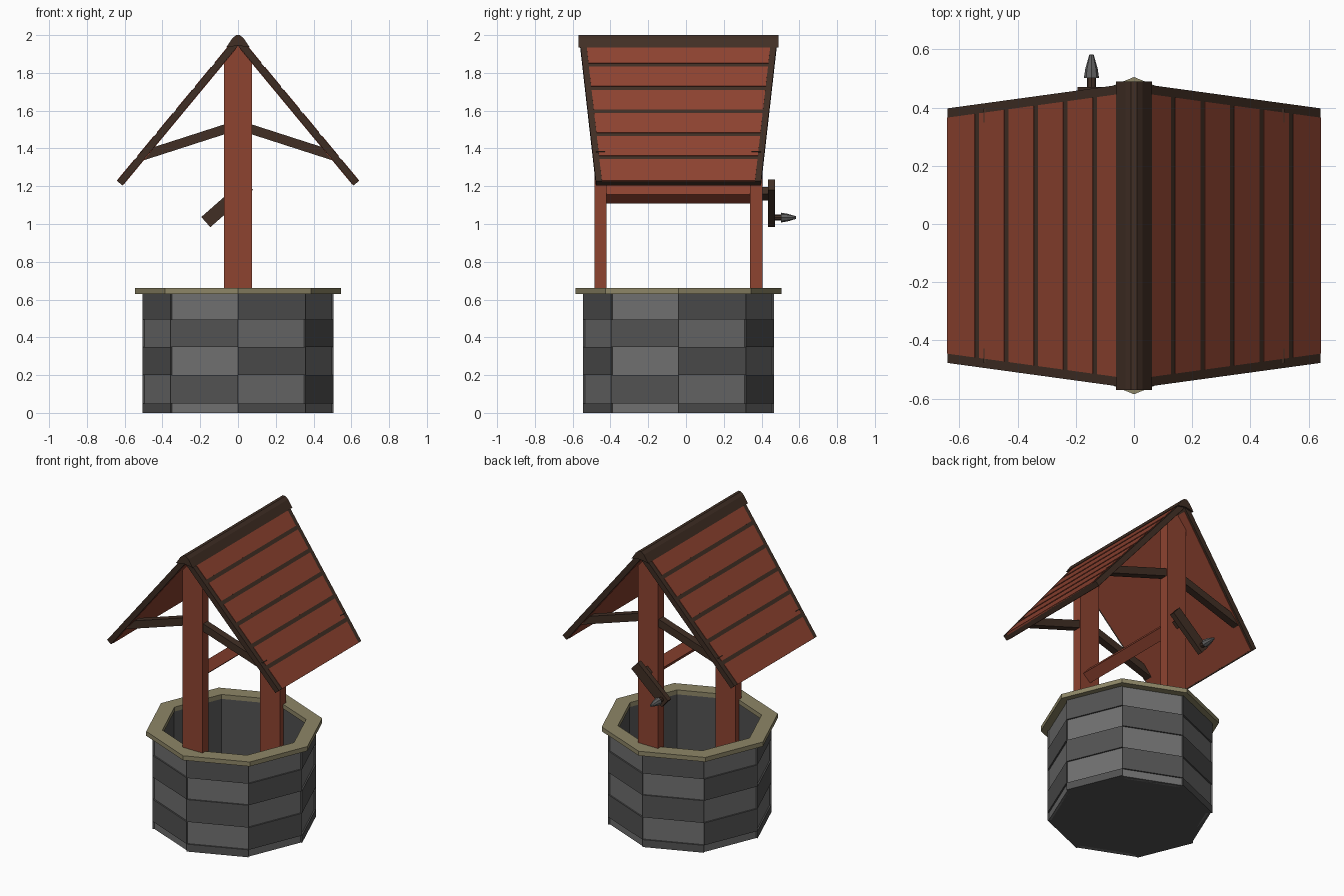
import bpy, bmesh
from math import sin, cos, pi, atan2
from mathutils import Vector

if "Cube" in bpy.data.objects:
    bpy.data.objects.remove(bpy.data.objects["Cube"])

CY = -0.04          # well axis in y
SLOPE = 1.207       # roof fall per unit x


def material(name, rgb):
    m = bpy.data.materials.new(name)
    m.diffuse_color = (*rgb, 1)
    m.use_nodes = True
    m.node_tree.nodes["Principled BSDF"].inputs["Base Color"].default_value = m.diffuse_color
    return m


RED = material("red_wood", (0.27, 0.056, 0.03))
BROWN = material("dark_wood", (0.052, 0.028, 0.018))
LIGHT = material("light_stone", (0.16, 0.16, 0.16))
DARK = material("dark_stone", (0.085, 0.085, 0.085))
SAND = material("rim_stone", (0.27, 0.24, 0.135))
METAL = material("handle_grey", (0.12, 0.12, 0.12))


def loft(name, loops, mat, closed=False):
    """Skin equal-sized loops; cap the ends, or join last to first."""
    bm = bmesh.new()
    vs = [[bm.verts.new(p) for p in lp] for lp in loops]
    n = len(loops[0])
    pairs = list(zip(vs, vs[1:])) + ([(vs[-1], vs[0])] if closed else [])
    for a, b in pairs:
        for i in range(n):
            j = (i + 1) % n
            bm.faces.new((a[i], a[j], b[j], b[i]))
    if not closed:
        bm.faces.new(vs[0])
        bm.faces.new(vs[-1])
    bmesh.ops.recalc_face_normals(bm, faces=bm.faces)
    me = bpy.data.meshes.new(name)
    bm.to_mesh(me)
    bm.free()
    me.materials.append(mat)
    ob = bpy.data.objects.new(name, me)
    bpy.context.collection.objects.link(ob)
    return ob


def octagon(r, z):
    return [(r * cos(k * pi / 4), CY + r * sin(k * pi / 4), z) for k in range(8)]


def ring(name, r0, r1, z0, z1, mat):
    loft(name, [octagon(r0, z0), octagon(r1, z0), octagon(r1, z1), octagon(r0, z1)], mat, True)


def extrude_y(name, profile, y0, y1, mat):
    loft(name, [[(x, y, z) for x, z in profile] for y in (y0, y1)], mat)


def bar(a, b, half):
    """Rectangle profile in xz along the segment a-b."""
    a, b = Vector(a), Vector(b)
    d = (b - a).normalized()
    p = Vector((-d.y, d.x)) * half
    return [a - p, b - p, b + p, a + p]


# well: floor, lining, chequered stone courses, rim
loft("well_floor", [octagon(0.49, 0.0), octagon(0.49, 0.04)], DARK)
ring("well_lining", 0.45, 0.48, 0.0, 0.635, DARK)
levels = [0.0, 0.05, 0.2, 0.35, 0.495, 0.635]
for row in range(5):
    for k in range(8):
        light = (row + k) % 2 == 1
        r = 0.495 if light else 0.505
        a, b = octagon(r, 0)[k], octagon(r, 0)[(k + 1) % 8]
        c, d = octagon(0.465, 0)[(k + 1) % 8], octagon(0.465, 0)[k]
        loft(f"stone_{row}_{k}",
             [[(p[0], p[1], z) for p in (a, b, c, d)] for z in levels[row:row + 2]],
             LIGHT if light else DARK)
ring("well_rim", 0.445, 0.545, 0.63, 0.66, SAND)

# posts and roof braces, front and back
for tag, y0, y1 in (("front", -0.485, -0.42), ("back", 0.34, 0.405)):
    extrude_y(f"{tag}_post", [(-0.075, 0.04), (0.075, 0.04), (0.075, 1.87),
                              (0, 1.96), (-0.075, 1.87)], y0, y1, RED)
    for s, side in ((-1, "left"), (1, "right")):
        extrude_y(f"{tag}_{side}_brace", bar((s * 0.06, 1.505), (s * 0.51, 1.36), 0.025),
                  y0 + 0.008, y1 - 0.008, BROWN)

# roof
NORMAL = Vector((SLOPE, 0, 1)).normalized()


def roof_slab(name, s, u0, u1, inset, h0, h1, mat):
    """Tapered slab on one slope, from height h0 to h1 along the roof normal."""
    corners = []
    for u, e in ((u0, -1), (u1, -1), (u1, 1), (u0, 1)):
        half = 0.525 - 0.137 * u - inset
        corners.append(Vector((u, CY + e * half, 2.0 - SLOPE * u)))
    loops = [[c + NORMAL * h for c in corners] for h in (h0, h1)]
    loft(name, [[(s * p.x, p.y, p.z) for p in lp] for lp in loops], mat)


for s, side in ((-1, "left"), (1, "right")):
    roof_slab(f"{side}_roof_frame", s, 0.015, 0.64, 0, -0.036, 0, BROWN)
    roof_slab(f"{side}_roof_lining", s, 0.04, 0.635, 0.012, -0.039, -0.03, RED)
    cuts = [0.03] + [0.132 + 0.1015 * i for i in range(5)] + [0.648]
    for i in range(6):
        roof_slab(f"{side}_plank_{i}", s, cuts[i] + 0.008, cuts[i + 1] - 0.008,
                  0.032, -0.01, 0.003, RED)
extrude_y("ridge_cap", [(-0.062, 1.935), (-0.03, 1.983), (-0.01, 2.0), (0.01, 2.0),
                        (0.03, 1.983), (0.062, 1.935), (0, 1.945)], -0.57, 0.49, BROWN)

# axle and crank
ANG = atan2(0.66, 0.75)
C = Vector((0, 1.16))
D = Vector((cos(ANG), sin(ANG)))
extrude_y("axle", bar(C - D * 0.036, C + D * 0.036, 0.036), -0.43, 0.35, RED)
extrude_y("axle_stub", bar(C - D * 0.025, C + D * 0.025, 0.025), 0.40, 0.44, BROWN)
extrude_y("crank_arm", bar(C - D * 0.227, C + D * 0.073, 0.036), 0.435, 0.47, BROWN)


def round_y(x, z, r, y):
    return [(x + r * cos(k * pi / 4), y, z + r * sin(k * pi / 4)) for k in range(8)]


H = (-0.146, 1.034)
loft("handle_pin", [round_y(*H, 0.016, y) for y in (0.465, 0.505)], BROWN)
loft("handle_grip", [round_y(*H, r, y) for r, y in
                     ((0.026, 0.502), (0.021, 0.535), (0.007, 0.583))], METAL)
